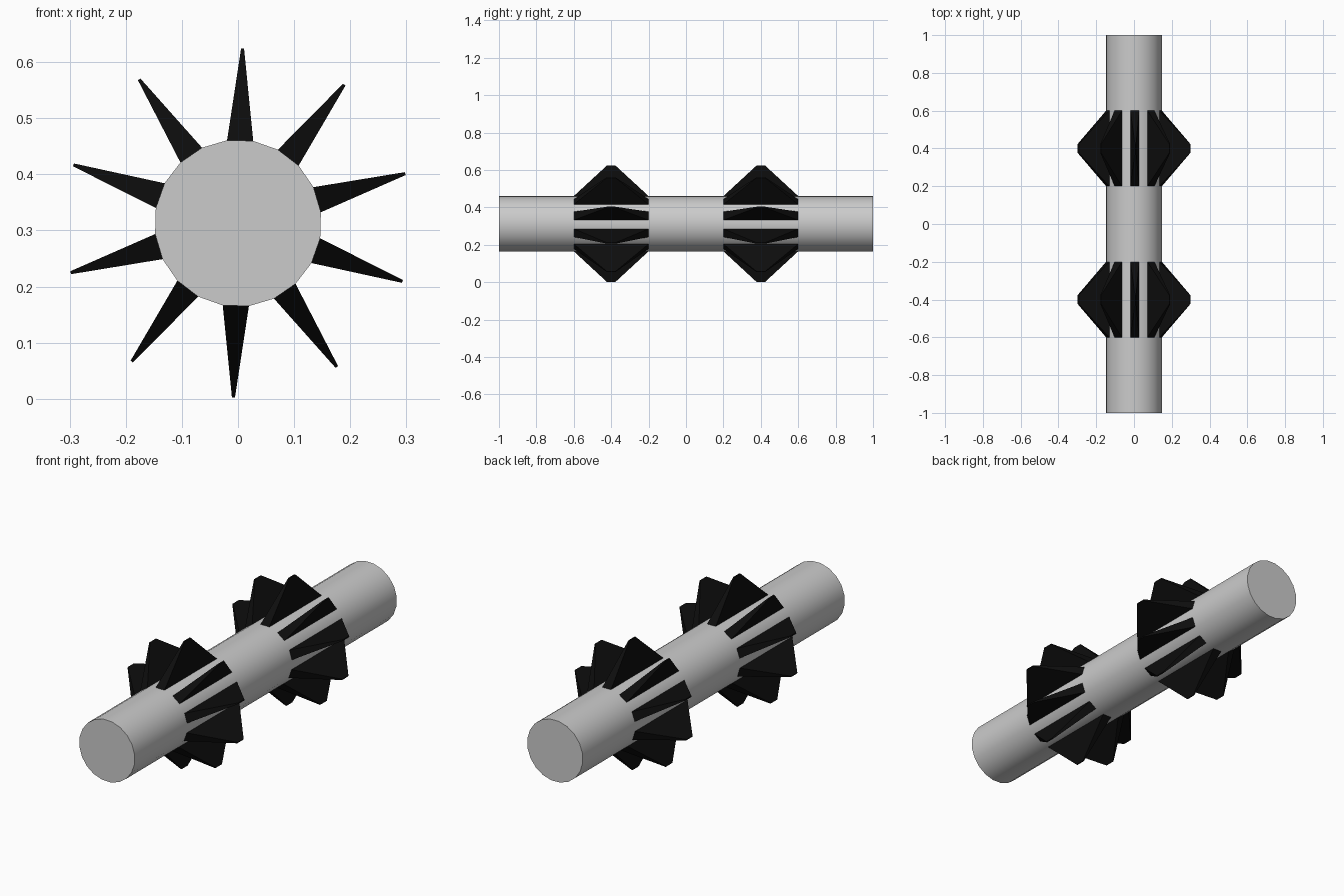
import bpy, bmesh, math
from mathutils import Vector

if "Cube" in bpy.data.objects:
    bpy.data.objects.remove(bpy.data.objects["Cube"])

SIDES, RADIUS, CENTRE_Z = 20, 0.149, 0.313
TIP_RADIUS, BASE_HALF, TIP_SCALE = 0.311, 0.2, 0.115
START = math.radians(79.5)
STEP = math.tau / SIDES


def rim(i, y):
    a = START + i * STEP
    return Vector((RADIUS * math.cos(a), y, CENTRE_Z + RADIUS * math.sin(a)))


def finish(name, bm, color=None):
    bmesh.ops.recalc_face_normals(bm, faces=bm.faces)
    mesh = bpy.data.meshes.new(name)
    bm.to_mesh(mesh)
    bm.free()
    obj = bpy.data.objects.new(name, mesh)
    bpy.context.collection.objects.link(obj)
    if color:
        mat = bpy.data.materials.new(name + "_black")
        mat.diffuse_color = color
        mat.use_nodes = True
        mat.node_tree.nodes["Principled BSDF"].inputs["Base Color"].default_value = mat.diffuse_color
        mesh.materials.append(mat)
    return obj


# Shaft: twenty-sided bar along y with flat caps
bm = bmesh.new()
rings = [[bm.verts.new(rim(i, y)) for i in range(SIDES)] for y in (-1, 1)]
for i in range(SIDES):
    j = (i + 1) % SIDES
    bm.faces.new((rings[0][i], rings[0][j], rings[1][j], rings[1][i]))
for ring in rings:
    bm.faces.new(ring)
shaft = finish("shaft", bm)
bpy.context.view_layer.objects.active = shaft
shaft.select_set(True)
bpy.ops.object.shade_smooth_by_angle(angle=math.radians(30))


# Blade wheels: a tapered blade rising from every second side of the shaft
def blade_wheel(name, y):
    bm = bmesh.new()
    for i in range(0, SIDES, 2):
        base = [rim(i, y - BASE_HALF), rim(i + 1, y - BASE_HALF),
                rim(i + 1, y + BASE_HALF), rim(i, y + BASE_HALF)]
        mid = sum(base, Vector()) / 4
        a = START + (i + 0.5) * STEP
        tip = Vector((TIP_RADIUS * math.cos(a), y,
                      CENTRE_Z + TIP_RADIUS * math.sin(a)))
        low = [bm.verts.new(p) for p in base]
        top = [bm.verts.new(tip + (p - mid) * TIP_SCALE) for p in base]
        for k in range(4):
            n = (k + 1) % 4
            bm.faces.new((low[k], low[n], top[n], top[k]))
        bm.faces.new(top)
        # the open base sits on the shaft; orient every blade outwards
    return finish(name, bm, (0.004, 0.004, 0.004, 1))


blade_wheel("front_blades", -0.4)
blade_wheel("back_blades", 0.4)
